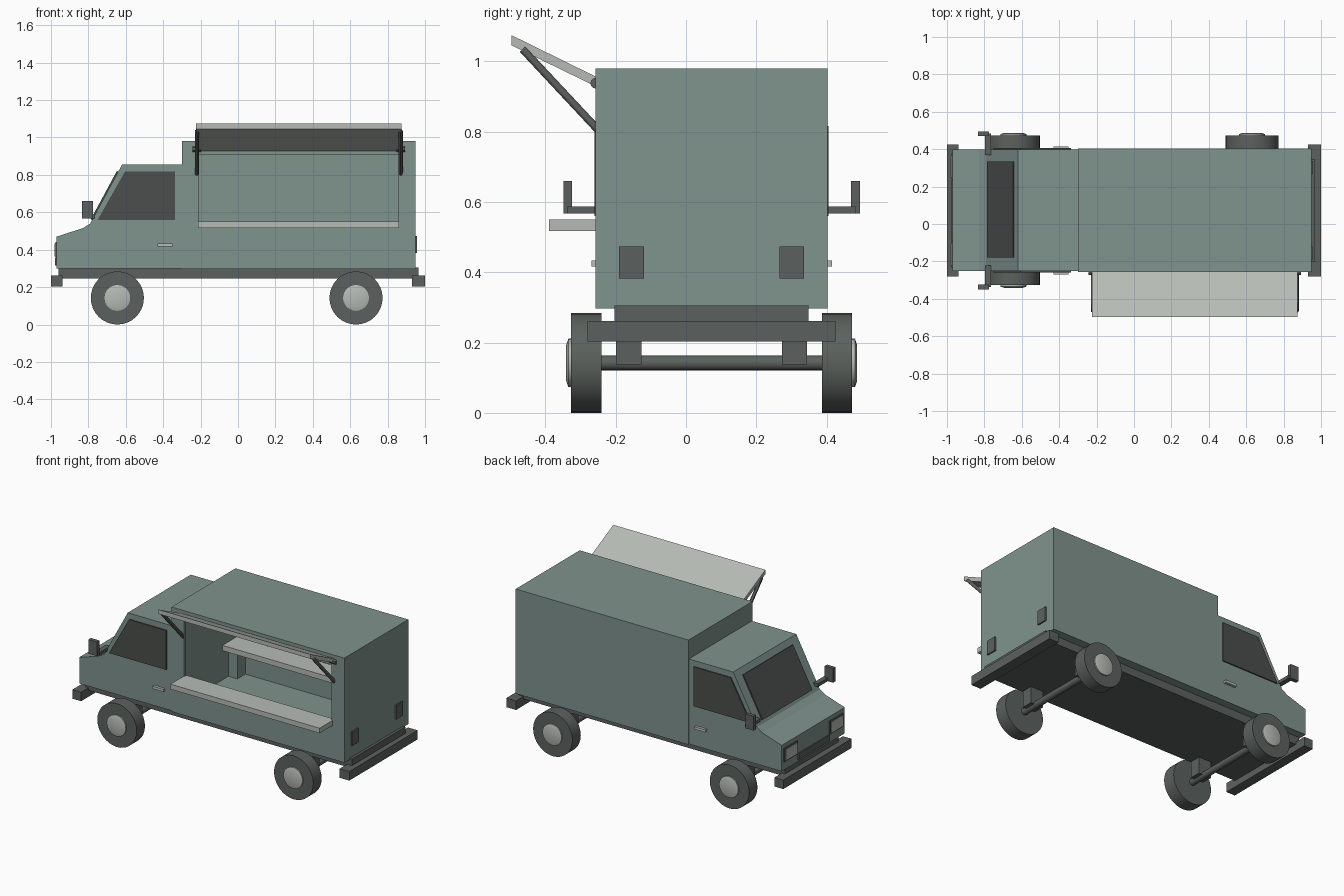
import bpy, bmesh, math
from mathutils import Vector, Matrix

old = bpy.data.objects.get("Cube")
if old:
    bpy.data.objects.remove(old, do_unlink=True)


def material(name, rgb):
    m = bpy.data.materials.new(name)
    m.use_nodes = True
    m.diffuse_color = (*rgb, 1)
    m.node_tree.nodes["Principled BSDF"].inputs["Base Color"].default_value = (*rgb, 1)
    return m


TEAL = material("muted_teal_paint", (0.216, 0.292, 0.27))
LIGHT = material("light_grey_metal", (0.47, 0.50, 0.47))
DARK = material("dark_grey_rubber", (0.105, 0.12, 0.112))
GLASS = material("smoky_glass", (0.07, 0.077, 0.072))
MID = 0.073  # centreline of the van body


def finish(name, bm, mat, smooth=False):
    bmesh.ops.recalc_face_normals(bm, faces=bm.faces)
    mesh = bpy.data.meshes.new(name)
    bm.to_mesh(mesh)
    bm.free()
    ob = bpy.data.objects.new(name, mesh)
    bpy.context.collection.objects.link(ob)
    mesh.materials.append(mat)
    if smooth:
        bpy.ops.object.select_all(action='DESELECT')
        ob.select_set(True)
        bpy.context.view_layer.objects.active = ob
        bpy.ops.object.shade_smooth_by_angle(angle=math.radians(30))
    return ob


def box(name, x, y, z, mat):
    bm = bmesh.new()
    bmesh.ops.create_cube(bm, size=1)
    for v in bm.verts:
        for i, (lo, hi) in enumerate((x, y, z)):
            v.co[i] = lo if v.co[i] < 0 else hi
    return finish(name, bm, mat)


def extrude(name, points, offset, mat):
    """Extrude a flat outline of 3D points along an offset."""
    bm = bmesh.new()
    face = bm.faces.new([bm.verts.new(p) for p in points])
    new = bmesh.ops.extrude_face_region(bm, geom=[face])["geom"]
    verts = [g for g in new if isinstance(g, bmesh.types.BMVert)]
    bmesh.ops.translate(bm, verts=verts, vec=offset)
    return finish(name, bm, mat)


def rod(name, a, b, r1, mat, r2=None, sides=32):
    """Cylinder or cone between two points."""
    a, b = Vector(a), Vector(b)
    bm = bmesh.new()
    turn = (b - a).to_track_quat('Z', 'Y').to_matrix().to_4x4()
    bmesh.ops.create_cone(bm, cap_ends=True, segments=sides, radius1=r1,
                          radius2=r1 if r2 is None else r2, depth=(b - a).length,
                          matrix=Matrix.Translation((a + b) / 2) @ turn)
    return finish(name, bm, mat, True)


def cut(target, cutter):
    mod = target.modifiers.new("cut", 'BOOLEAN')
    mod.operation = 'DIFFERENCE'
    mod.solver = 'EXACT'
    mod.object = cutter
    bpy.context.view_layer.objects.active = target
    bpy.ops.object.modifier_apply(modifier=mod.name)
    bpy.data.objects.remove(cutter, do_unlink=True)


# Hollow kitchen box with a serving hatch
kitchen = box("kitchen_box", (-0.30, 0.948), (-0.257, 0.403), (0.297, 0.98), TEAL)
cut(kitchen, box("cavity", (-0.28, 0.928), (-0.237, 0.383), (0.32, 0.96), TEAL))
cut(kitchen, box("hatch_opening", (-0.21, 0.857), (-0.4, -0.1), (0.535, 0.91), TEAL))

# Serving counter and the work counter inside
box("serving_counter", (-0.215, 0.862), (-0.39, -0.235), (0.517, 0.55), LIGHT)
box("work_counter", (-0.28, 0.928), (0.24, 0.383), (0.51, 0.545), LIGHT)
for x in (-0.28, 0.863):
    box("counter_leg", (x, x + 0.065), (0.30, 0.383), (0.32, 0.51), TEAL)

# Cab
cab = [(-0.97, 0.30), (-0.97, 0.47), (-0.83, 0.515), (-0.79, 0.54),
       (-0.62, 0.855), (-0.29, 0.855), (-0.29, 0.30)]
extrude("cab", [(x, -0.252, z) for x, z in cab], (0, 0.65, 0), TEAL)

# Windscreen plate lying on the slope
low, high = Vector((-0.79, 0, 0.54)), Vector((-0.62, 0, 0.855))
slope = high - low
out = Vector((-slope.z, 0, slope.x)).normalized()
p, q = low + slope * 0.06, low + slope * 0.88
extrude("windscreen", [(e.x, y, e.z) for e, y in
                       ((p, -0.18), (p, 0.333), (q, 0.333), (q, -0.18))],
        out * 0.008, GLASS)

# Paired side parts
side_window = [(-0.75, 0.56), (-0.605, 0.817), (-0.337, 0.817), (-0.337, 0.56)]
for side, face in ((-1, -0.252), (1, 0.398)):
    label = "left" if side > 0 else "right"

    def span(a, b):
        return sorted((face + side * a, face + side * b))

    extrude(label + "_window", [(x, face, z) for x, z in side_window],
            (0, side * 0.008, 0), GLASS)
    box(label + "_door_handle", (-0.43, -0.35), span(-0.01, 0.017), (0.416, 0.433), LIGHT)
    box(label + "_mirror_arm", (-0.797, -0.765), span(-0.03, 0.085), (0.567, 0.588), DARK)
    box(label + "_mirror", (-0.835, -0.775), span(0.072, 0.097), (0.567, 0.66), DARK)

    # Lamps
    y = MID + side * 0.228
    box(label + "_tail_light", (0.94, 0.957), (y - 0.035, y + 0.035), (0.382, 0.474), DARK)
    y = MID + side * 0.235
    box(label + "_headlight_rim", (-0.976, -0.96), (y - 0.07, y + 0.07), (0.355, 0.442), DARK)
    box(label + "_headlight", (-0.98, -0.97), (y - 0.06, y + 0.06), (0.364, 0.433), LIGHT)

# Grille
box("grille", (-0.978, -0.96), (MID - 0.16, MID + 0.16), (0.315, 0.355), DARK)

# Chassis and bumpers
box("chassis", (-0.96, 0.965), (-0.204, 0.348), (0.245, 0.305), DARK)
for name, x in (("front_bumper", (-1.0, -0.937)), ("rear_bumper", (0.93, 1.0))):
    box(name, x, (-0.28, 0.425), (0.203, 0.262), DARK)

# Axles, mounts and wheels
R = 0.142
for end, x in (("front", -0.645), ("rear", 0.631)):
    rod(end + "_axle", (x, -0.30, R), (x, 0.44, R), 0.021, DARK, sides=16)
    for side in (-1, 1):
        name = end + ("_left" if side > 0 else "_right")
        y = MID + side * 0.236
        box(name + "_mount", (x - 0.045, x + 0.045), (y - 0.036, y + 0.036), (0.138, 0.25), DARK)

        def at(d):
            return (x, MID + side * d, R)

        rod(name + "_tyre", at(0.314), at(0.400), R, DARK)
        rod(name + "_hub", at(0.395), at(0.408), 0.069, LIGHT)
        rod(name + "_hub_cap", at(0.408), at(0.414), 0.069, LIGHT, r2=0.05)

# Raised awning with struts and hinges
awning = [(-0.497, 1.046), (-0.497, 1.075), (-0.257, 0.957), (-0.257, 0.929)]
extrude("awning", [(-0.225, y, z) for y, z in awning], (1.098, 0, 0), LIGHT)
for x in (-0.22, 0.870):
    rod("awning_strut", (x, -0.465, 1.035), (x, -0.25, 0.805), 0.011, DARK, sides=12)
    rod("awning_hinge", (x - 0.022, -0.257, 0.938), (x + 0.022, -0.257, 0.938),
        0.015, DARK, sides=12)
